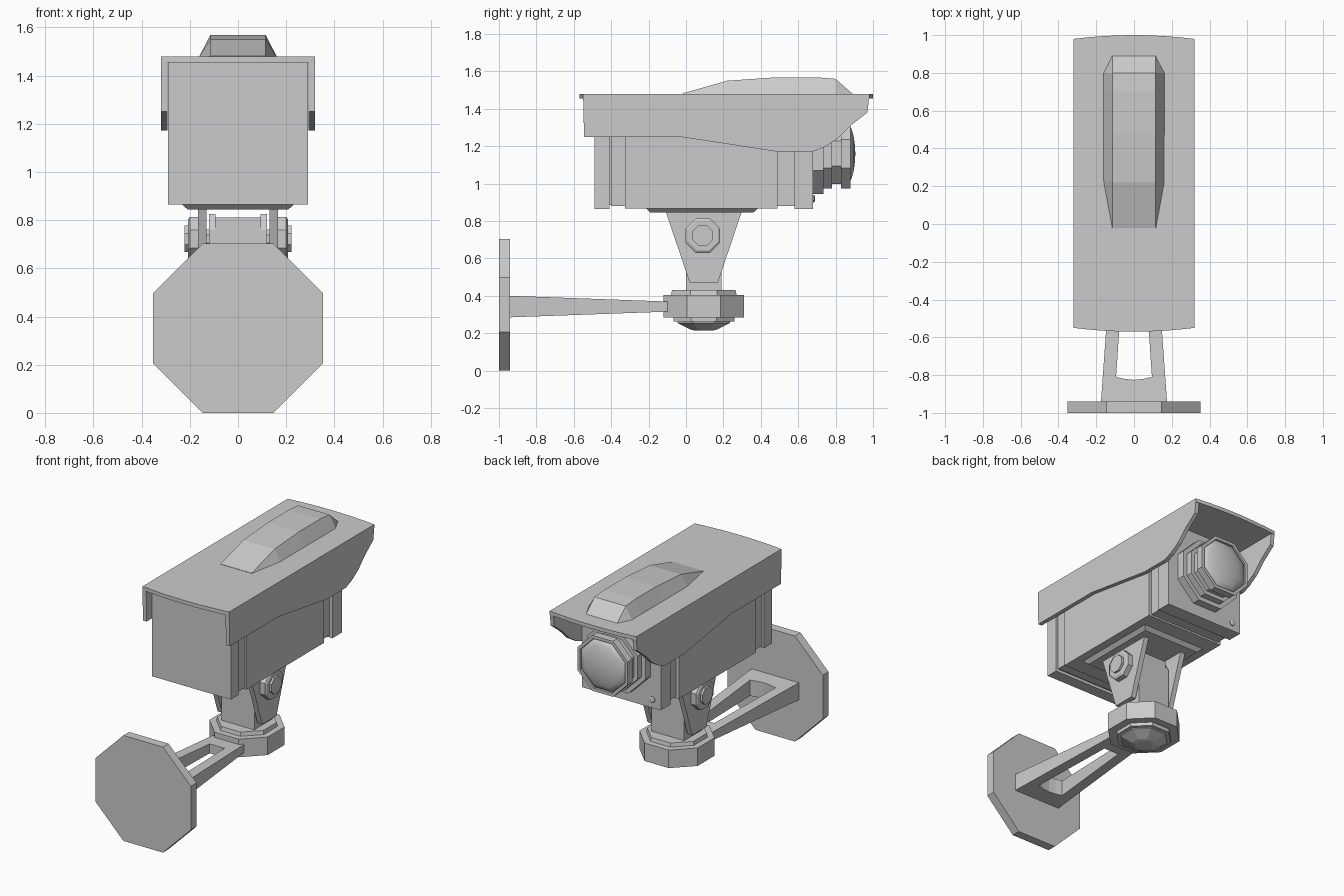
import bpy, bmesh, math

if "Cube" in bpy.data.objects:
    bpy.data.objects.remove(bpy.data.objects["Cube"])

grey = bpy.data.materials.new("light_grey")
grey.diffuse_color = (0.6, 0.6, 0.6, 1)
grey.use_nodes = True
grey.node_tree.nodes["Principled BSDF"].inputs["Base Color"].default_value = grey.diffuse_color

# (a, b, t): a and b lie in the profile plane, t runs along the axis
MAPS = {'x': lambda a, b, t: (t, a, b),
        'y': lambda a, b, t: (a, t, b),
        'z': lambda a, b, t: (a, b, t)}


def finish(name, bm, mirror=False):
    bmesh.ops.recalc_face_normals(bm, faces=bm.faces)
    me = bpy.data.meshes.new(name)
    bm.to_mesh(me)
    bm.free()
    me.materials.append(grey)
    ob = bpy.data.objects.new(name, me)
    bpy.context.collection.objects.link(ob)
    if mirror:
        ob.modifiers.new("mirror", 'MIRROR')
    return ob


def loft(name, rings, mirror=False):
    """Skin a list of equal-length point rings and cap both ends."""
    bm = bmesh.new()
    rows = [[bm.verts.new(p) for p in r] for r in rings]
    n = len(rows[0])
    for r0, r1 in zip(rows, rows[1:]):
        for i in range(n):
            j = (i + 1) % n
            bm.faces.new((r0[i], r0[j], r1[j], r1[i]))
    bm.faces.new(rows[0])
    bm.faces.new(rows[-1])
    return finish(name, bm, mirror)


def prism(name, pts, axis, lo, hi, mirror=False):
    m = MAPS[axis]
    return loft(name, [[m(a, b, t) for a, b in pts] for t in (lo, hi)], mirror)


def turned(name, profile, axis, ca, cb, mirror=False, n=8):
    """Octagonal turned part; profile holds (flat radius, position on axis)."""
    m, k = MAPS[axis], 1 / math.cos(math.pi / n)
    ang = [(i + 0.5) * 2 * math.pi / n for i in range(n)]
    return loft(name, [[m(ca + r * k * math.cos(a), cb + r * k * math.sin(a), t)
                        for a in ang] for r, t in profile], mirror)


def box(name, x, y0, y1, z0, z1, x0=None):
    x0 = -x if x0 is None else x0
    return prism(name, [(x0, y0), (x, y0), (x, y1), (x0, y1)], 'z', z0, z1)


# Wall plate
turned("wall_plate", [(0.352, -1.0), (0.352, -0.94)], 'y', 0, 0.352)

# Slotted arm, tapering in plan and in height
half = [(0, -0.945), (0.175, -0.945), (0.115, -0.10), (0, -0.10), (0, -0.22),
        (0.055, -0.22), (0.095, -0.81), (0.05, -0.82), (0, -0.825)]


def arm_z(y, top):
    f = (y + 0.94) / 0.83
    return 0.40 - 0.03 * f if top else 0.285 + 0.03 * f


loft("arm", [[(x, y, arm_z(y, top)) for x, y in half] for top in (False, True)], True)

# Swivel hub with its stepped underside
turned("hub", [(0.05, 0.215), (0.07, 0.22), (0.14, 0.255), (0.14, 0.262), (0.163, 0.262),
               (0.163, 0.285), (0.215, 0.285), (0.215, 0.405), (0.175, 0.405),
               (0.17, 0.43)], 'z', 0, 0.095)

# Tilt joint: inner post, cheeks, outer ears and pivot bolts
box("post", 0.095, 0.0, 0.19, 0.42, 0.81)
cheek = [(0.0, 0.42), (0.19, 0.42), (0.19, 0.76), (0.15, 0.825), (0.04, 0.825), (0.0, 0.76)]
prism("post_cheek", cheek, 'x', 0.093, 0.12, True)
prism("ear", [(0.02, 0.47), (0.17, 0.47), (0.30, 0.855), (-0.11, 0.855)], 'x', 0.13, 0.165, True)
turned("pivot_bolt", [(0.04, 0.10), (0.04, 0.164), (0.092, 0.164), (0.092, 0.20),
                      (0.08, 0.208), (0.055, 0.208), (0.055, 0.222)], 'x', 0.09, 0.722, True)

# Mounting pad under the housing
loft("mounting_pad", [[(-w, 0.085 - d, z), (w, 0.085 - d, z), (w, 0.085 + d, z), (-w, 0.085 + d, z)]
                      for w, d, z in ((0.21, 0.275, 0.845), (0.235, 0.30, 0.868), (0.235, 0.30, 0.89))])

# Housing: end caps, recessed bands and main body
for name, x, y0, y1, z0 in (("back_cap", 0.29, -0.49, -0.41, 0.865),
                            ("back_groove", 0.265, -0.42, -0.39, 0.885),
                            ("back_band", 0.28, -0.40, -0.325, 0.88),
                            ("main_body", 0.29, -0.325, 0.49, 0.868),
                            ("front_band", 0.27, 0.48, 0.59, 0.88),
                            ("front_cap", 0.29, 0.58, 0.68, 0.865)):
    box(name, x, y0, y1, z0, 1.457)

# Sun visor: roof with bowed ends and shaped side walls
xs = [-0.32 + 0.08 * i for i in range(9)]
bow = [0.02 * (1 - (x / 0.32) ** 2) for x in xs]
outline = [(x, -0.55 - b) for x, b in zip(xs, bow)] + [(x, 0.98 + b) for x, b in zip(xs, bow)][::-1]
prism("visor_roof", outline, 'z', 1.455, 1.48)
side = [(-0.55, 1.47), (-0.545, 1.25), (-0.03, 1.25), (0.20, 1.215), (0.48, 1.172), (0.68, 1.172),
        (0.74, 1.195), (0.81, 1.24), (0.88, 1.31), (0.97, 1.38), (0.98, 1.47)]
prism("visor_side", side, 'x', 0.293, 0.32, True)

# Raised fairing on the roof
loft("roof_fairing", [[(-b, y, 1.475), (-0.115, yt, z), (0.115, yt, z), (b, y, 1.475)]
                      for b, y, yt, z in ((0.118, -0.02, -0.02, 1.482), (0.163, 0.22, 0.22, 1.55),
                                          (0.163, 0.48, 0.48, 1.568), (0.163, 0.70, 0.70, 1.568),
                                          (0.163, 0.80, 0.80, 1.56), (0.116, 0.89, 0.89, 1.48))])

# Stepped lens barrel, domed glass and the small screw
turned("lens_barrel", [(0.215, 0.67), (0.215, 0.735), (0.187, 0.735), (0.187, 0.78), (0.162, 0.78),
                       (0.162, 0.83), (0.185, 0.83), (0.185, 0.88), (0.165, 0.88), (0.165, 0.865)],
       'y', 0, 1.16)
glass = turned("lens_glass", [(0.165, 0.86), (0.16, 0.872), (0.13, 0.886), (0.09, 0.897),
                              (0.045, 0.903), (0.01, 0.905)], 'y', 0, 1.16)
for p in glass.data.polygons:
    p.use_smooth = True
turned("front_screw", [(0.02, 0.67), (0.02, 0.685), (0.012, 0.69)], 'y', -0.228, 0.92)
